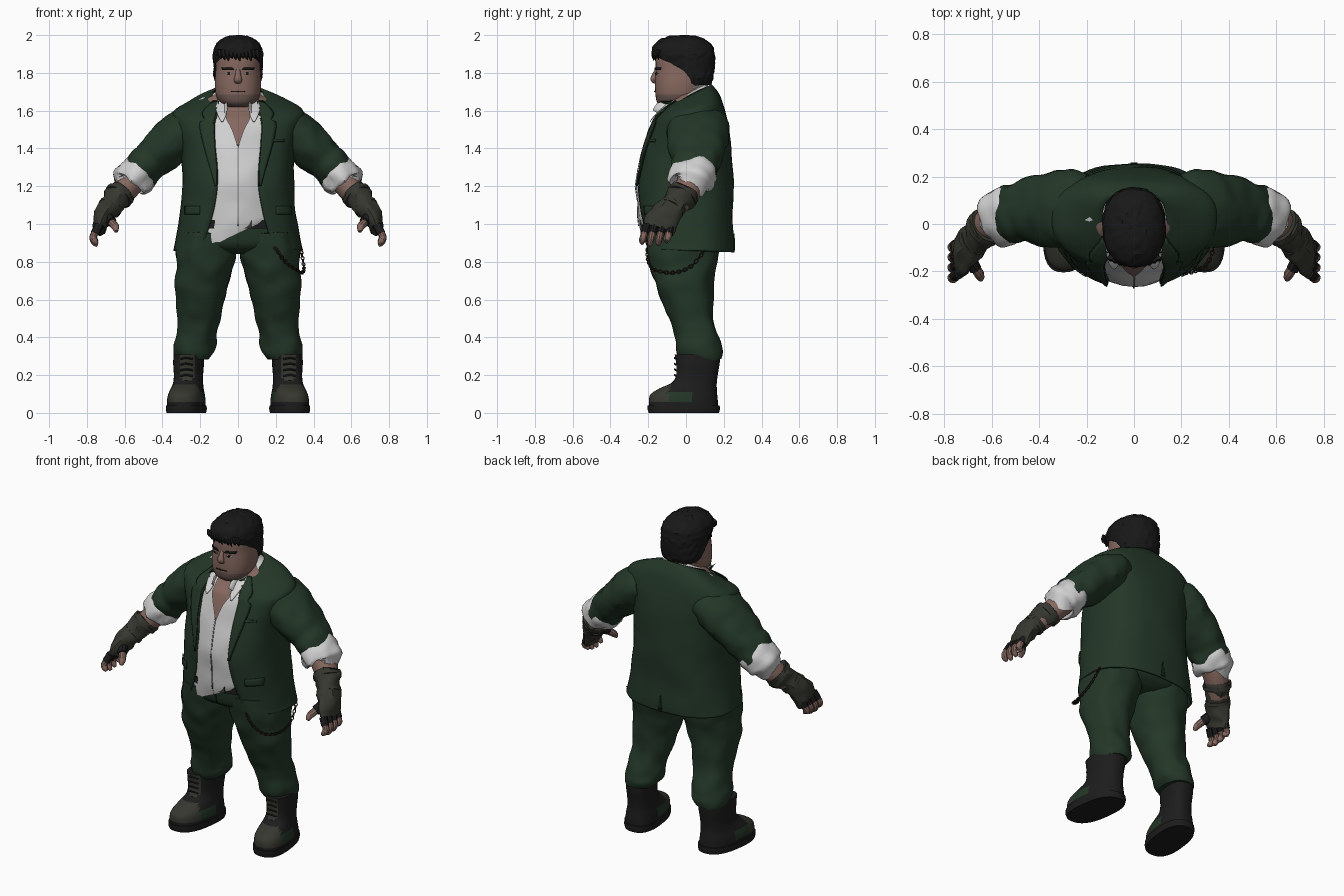
import bpy, math
from mathutils import Vector, noise
from mathutils.bvhtree import BVHTree

if "Cube" in bpy.data.objects:
    bpy.data.objects.remove(bpy.data.objects["Cube"])


def material(name, *rgb):
    m = bpy.data.materials.new(name)
    m.use_nodes = True
    m.diffuse_color = (*rgb, 1)
    m.node_tree.nodes["Principled BSDF"].inputs["Base Color"].default_value = (*rgb, 1)
    return m


GREEN = material("suit green", .017, .038, .021)
DARK = material("seam green", .009, .02, .011)
WHITE = material("shirt white", .64, .64, .64)
GREY = material("shadow grey", .25, .25, .25)
SKIN = material("skin", .235, .138, .113)
STUBBLE = material("stubble skin", .155, .1, .086)
HAIR = material("hair black", .009, .009, .009)
BOOT = material("boot black", .012, .012, .012)
OLIVE = material("olive leather", .038, .038, .03)
BROWN = material("dark brown", .025, .016, .012)


def build(name, verts, faces, mats, mirror=False, thick=0, rule=None, rough=0, scale=9):
    me = bpy.data.meshes.new(name)
    me.from_pydata(verts, [], faces)
    mats = mats if isinstance(mats, list) else [mats]
    for m in mats:
        me.materials.append(m)
    if rough:  # cloth folds or hair roughness
        for v, n in [(v, v.normal.copy()) for v in me.vertices]:
            v.co += n * noise.noise(v.co * scale) * rough
    if rule:
        for f in me.polygons:
            f.material_index = rule(f.center, f.normal)
    ob = bpy.data.objects.new(name, me)
    bpy.context.collection.objects.link(ob)
    if thick:
        ob.modifiers.new("thickness", "SOLIDIFY").thickness = thick
    if mirror:
        ob.modifiers.new("mirror", "MIRROR").use_mirror_merge = False
    return ob


def dense(rows, k):
    """Catmull-Rom refinement of a list of number tuples."""
    out = []
    for i in range(len(rows) - 1):
        a, b, c, d = (rows[max(0, min(j, len(rows) - 1))] for j in range(i - 1, i + 3))
        for s in range(k):
            t = s / k
            out.append(tuple(q + t / 2 * (r - p + t * (2*p - 5*q + 4*r - w + t * (3*(q - r) + w - p)))
                             for p, q, r, w in zip(a, b, c, d)))
    return out + [rows[-1]]


def grid_faces(rows, cols, closed):
    faces = [(i*cols + j, i*cols + (j+1) % cols, (i+1)*cols + (j+1) % cols, (i+1)*cols + j)
             for i in range(rows - 1) for j in range(cols if closed else cols - 1)]
    if closed:
        faces += [tuple(reversed(range(cols))), tuple(range((rows-1)*cols, rows*cols))]
    return faces


def padded(rows):
    return [tuple(r) + (0,) * (7 - len(r)) for r in rows]


def loft(name, rows, mats, shell=False, power=.8, n=36, k=3, warp=None, **kw):
    """Stack rounded rings (z, cx, rx, front, back, opening, tilt); a shell is open in front."""
    rows = dense(padded(rows), k)
    cols = n + 1 if shell else n
    verts = []
    for z, cx, rx, yf, yb, gap, tilt in rows:
        a = math.asin(max(0, min(1, gap / rx)) ** (1 / power)) if shell else 0
        for j in range(cols):
            t = a + (2 * math.pi - 2 * a) * j / n
            s, c = (math.copysign(abs(f(t)) ** power, f(t)) for f in (math.sin, math.cos))
            v = Vector((cx + rx * s, (yf + yb) / 2 - (yb - yf) / 2 * c, z - tilt * c))
            verts.append(warp(v) if warp else v)
    return build(name, verts, grid_faces(len(rows), cols, not shell), mats, **kw)


def tube(name, rows, mats, mirror=True, n=16, k=3, **kw):
    """Sweep an ellipse along points (x, y, z, radius, radius along y)."""
    rows = dense(rows, k)
    pts = [Vector(r[:3]) for r in rows]
    verts = []
    for i, r in enumerate(rows):
        t = (pts[min(i + 1, len(pts) - 1)] - pts[max(i - 1, 0)]).normalized()
        b = (Vector((0, 1, 0)) - t * t.y).normalized()
        a = b.cross(t)
        for j in range(n):
            u = 2 * math.pi * j / n
            verts.append(pts[i] + a * r[3] * math.cos(u) + b * r[4] * math.sin(u))
    return build(name, verts, grid_faces(len(rows), n, True), mats, mirror=mirror, **kw)


def surface(ob):
    return BVHTree.FromPolygons([v.co for v in ob.data.vertices], [p.vertices for p in ob.data.polygons])


def strip(name, tree, rows, mat, off=.006, side=-1, mirror=True, k=3):
    """Thin plate laid on a surface, from rows of (z, x start, x end)."""
    rows, verts = dense(rows, k), []
    for z, x0, x1 in rows:
        for j in range(6):
            x = x0 + (x1 - x0) * j / 5
            hit = tree.ray_cast(Vector((x, side, z)), Vector((0, -side, 0)))[0]
            if hit is None or hit.y * side < -.05:
                hit = tree.find_nearest(Vector((x, side * .2, z)))[0]
            verts.append((x, hit.y + side * off, z))
    return build(name, verts, grid_faces(len(rows), 6, False), mat, mirror=mirror, thick=.004)


# Jacket, shirt and chest share one torso profile
torso = padded([
    (.86, 0, .34, -.225, .255, .25, -.01), (.9, 0, .33, -.232, .255, .19), (1, 0, .315, -.245, .25, .15),
    (1.1, 0, .302, -.255, .25, .125), (1.2, 0, .296, -.262, .25, .11), (1.3, 0, .296, -.25, .246, .11),
    (1.4, 0, .302, -.228, .24, .12), (1.5, 0, .33, -.195, .23, .125), (1.56, 0, .345, -.172, .218, .12, .01),
    (1.605, 0, .335, -.148, .2, .11, .03), (1.65, 0, .255, -.113, .178, .1, .04), (1.69, 0, .135, -.08, .135, .09, .05)])
jacket = loft("jacket", torso, GREEN, shell=True, n=48, thick=.012, rough=.008, scale=7)
cloth = surface(jacket)


def neck_gap(z):
    return max(0, min(.06, (z - 1.43) * .45))


def untucked(v):
    if v.z < 1.08:
        v.z += .5 * max(-.1, min(.12, v.x)) * (1.08 - v.z) / .13
    return v


shirt_rows = [(z, 0, rx - .025, yf, yb - .03, neck_gap(z), t) for z, _, rx, yf, yb, _, t in torso if z > .95]
shirt_rows = [(.95, 0, .28, -.235, .2)] + shirt_rows + [(1.72, 0, .113, -.078, .132, .062, .05)]
shirt = loft("shirt", shirt_rows, WHITE, shell=True, power=1, warp=untucked, rough=.01, scale=11)
linen = surface(shirt)
loft("chest_and_neck", [(z, 0, rx - .05, yf + .012, yb - .05, 0, t) for z, _, rx, yf, yb, _, t in torso if 1.25 < z < 1.68]
     + [(1.7, 0, .1, -.07, .1), (1.76, 0, .09, -.07, .09)], SKIN, power=1)
strip("shirt_placket", linen, [(1.42, -.003, .003), (1.2, -.003, .003), (.99, -.003, .003)], GREY, .002, mirror=False)
strip("shirt_collar", linen, [(1.67, .065, .1), (1.62, .055, .118), (1.57, .065, .105), (1.54, .08, .088)], WHITE, .016)

# Lapels with a dark edge, pockets and the back vent
lapel = [(1.65, .1, .13), (1.59, .115, .185), (1.55, .125, .175), (1.53, .128, .2), (1.42, .122, .18),
         (1.3, .113, .145), (1.2, .112, .118)]
strip("lapel_edge", cloth, [(z, a, b + .004) for z, a, b in lapel], DARK, .005)
strip("lapel", cloth, lapel, GREEN, .009)
strip("pocket_flap", cloth, [(1.095, .2, .28), (1.05, .2, .28)], GREEN, .006)
strip("chest_pocket", cloth, [(1.45, .18, .245), (1.435, .18, .245)], GREEN, .005, mirror=False)
strip("back_vent", cloth, [(.95, -.002, .002), (.86, -.014, .014)], DARK, .004, 1, False)

# Sleeves, rolled cuffs and forearms
tube("sleeves", [(.2, .065, 1.53, .1, .14), (.27, .065, 1.505, .118, .165), (.35, .06, 1.435, .118, .158),
                 (.44, .055, 1.355, .108, .138), (.49, .05, 1.31, .1, .125), (.538, .042, 1.26, .096, .12)],
     GREEN, n=28, k=5, rough=.016, scale=14)
tube("shirt_cuffs", [(.5, .045, 1.297, .088, .11), (.52, .043, 1.277, .1, .12), (.555, .033, 1.238, .104, .122),
                     (.575, .028, 1.214, .096, .112), (.577, .027, 1.211, .06, .08)], WHITE, n=28, rough=.02, scale=16)
tube("forearms", [(.53, .04, 1.26, .07, .08), (.6, .01, 1.18, .068, .074), (.66, -.05, 1.1, .055, .058)], SKIN)

# Fingerless gloves, straps and fingers
tube("gloves", [(.618, -.005, 1.167, .073, .078), (.635, -.022, 1.143, .074, .08), (.665, -.06, 1.105, .06, .066),
                (.7, -.1, 1.06, .054, .078), (.725, -.13, 1.01, .045, .088), (.737, -.145, .972, .034, .08)],
     OLIVE, n=20, rough=.016, scale=20)
for i, (x, y, z, r) in enumerate([(.625, -.013, 1.157, .079), (.672, -.067, 1.095, .065)]):
    tube(f"glove_strap_{i + 1}", [(x, y, z, r, r + .005), (x + .011, y - .01, z - .014, r, r + .005)], OLIVE, n=20)
for i, finger in enumerate(("index", "middle", "ring", "little")):
    y, drop = -.208 + .043 * i, (.01, 0, .004, .018)[i]
    tube(finger + "_glove", [(.735, y, .995, .024, .022), (.758, y - .012, .95, .023, .022)], BOOT, n=10)
    tube(finger + "_finger", [(.75, y - .008, .965, .019, .019), (.768, y - .018, .93, .019, .019),
                              (.758, y - .024, .9 + drop, .017, .017), (.745, y - .024, .885 + drop, .008, .008)], SKIN, n=10)
tube("thumb_glove", [(.7, -.14, 1.04, .034, .034), (.668, -.19, 1.01, .028, .026)], BOOT, n=10)
tube("thumbs", [(.672, -.18, 1.012, .021, .021), (.65, -.215, .985, .021, .021), (.645, -.235, .96, .01, .01)], SKIN, n=10)

# Trousers and belt
seat = loft("trouser_seat", [(.84, 0, .14, -.13, .13), (.88, 0, .27, -.2, .19), (.95, 0, .295, -.218, .21),
                             (1.03, 0, .285, -.225, .21)], GREEN)
loft("trouser_legs", [(.95, .155, .15, -.212, .19), (.87, .165, .16, -.205, .18), (.8, .175, .154, -.193, .165),
                      (.7, .19, .142, -.17, .148), (.6, .199, .125, -.133, .14), (.5, .208, .108, -.09, .148),
                      (.42, .22, .106, -.062, .165), (.36, .226, .11, -.05, .183), (.32, .23, .104, -.042, .195),
                      (.285, .24, .085, -.03, .19)], GREEN, power=.9, k=5, mirror=True, rough=.014, scale=11)
loft("belt", [(.975, 0, .298, -.229, .215), (1.02, 0, .295, -.232, .215)], BOOT, k=1)
bpy.ops.mesh.primitive_cube_add(size=1, location=(.045, -.236, .998))
buckle = bpy.context.object
buckle.name, buckle.scale = "belt_buckle", (.06, .008, .045)
buckle.data.materials.append(OLIVE)
strip("trouser_fly", surface(seat), [(.97, -.002, .002), (.88, -.002, .002)], DARK, .002, mirror=False)

# Chain hanging on the left hip
path = dense([(.2, -.205, .87), (.25, -.2, .8), (.31, -.165, .757), (.342, -.07, .742), (.348, .025, .775),
              (.335, .1, .86)], 6)
for i, p in enumerate(path[:-1]):
    way = Vector(path[i + 1]) - Vector(p)
    bpy.ops.mesh.primitive_torus_add(major_segments=10, minor_segments=5, major_radius=.008, minor_radius=.003, location=p)
    link = bpy.context.object
    link.name = f"chain_link_{i + 1}"
    link.rotation_euler = way.to_track_quat("X", "Z" if i % 2 else "Y").to_euler()
    link.scale.x = 1.4
    link.data.materials.append(BROWN)


# Boots: olive toe, narrow tongue and green side patch on black leather
def boot_colour(c, n):
    if c.z > .15:
        return int(n.y < -.85)
    if c.z < .05 or c.y > .04:
        return 0
    if -.1 < c.y < .03 and c.z < .115 and abs(n.x) > .4:
        return 2
    return int(c.y < -.085)


def toe_out(v):
    v.x -= .12 * (v.y - .06)
    return v


loft("boots", [(.032, .265, .098, -.195, .17), (.07, .265, .097, -.196, .168), (.1, .264, .092, -.186, .165),
               (.13, .263, .083, -.14, .163), (.16, .262, .077, -.075, .163), (.2, .262, .075, -.052, .168),
               (.26, .262, .079, -.052, .178), (.31, .262, .077, -.06, .182)],
     [BOOT, OLIVE, GREEN], warp=toe_out, rule=boot_colour, mirror=True)
loft("boot_soles", [(0, .265, .1, -.197, .175), (.02, .265, .104, -.204, .18), (.04, .265, .103, -.203, .178)],
     BOOT, k=1, warp=toe_out, mirror=True)
for i in range(5):
    z = .165 + .03 * i
    tube(f"bootlace_{i + 1}", [(.24, -.052, z, .005, .005), (.275, -.06, z + .006, .005, .005),
                               (.305, -.053, z, .005, .005)], BOOT, n=6)

# Head and facial features
head = loft("head", [(1.62, 0, .055, -.125, .02), (1.64, 0, .09, -.15, .05), (1.67, 0, .113, -.16, .08),
                     (1.72, 0, .122, -.164, .1), (1.77, 0, .122, -.163, .115), (1.82, 0, .118, -.16, .12),
                     (1.88, 0, .115, -.158, .12), (1.94, 0, .1, -.12, .1)], [SKIN, STUBBLE], power=.88,
            rule=lambda c, n: int(c.z < 1.69 and c.y < -.02))
face = surface(head)
tube("nose", [(0, -.155, 1.815, .012, .01), (0, -.165, 1.79, .015, .014), (0, -.172, 1.765, .022, .016),
              (0, -.16, 1.75, .018, .01)], SKIN, mirror=False, n=12)
strip("eyebrows", face, [(1.828, .03, .085), (1.814, .018, .08)], HAIR, .005)
strip("eye_whites", face, [(1.8, .03, .066), (1.793, .032, .064)], GREY, .002)
strip("eye_pupils", face, [(1.801, .042, .054), (1.792, .042, .054)], HAIR, .004)
strip("mouth", face, [(1.705, 0, .034), (1.7, 0, .036)], BROWN, .002)

# Hair cap with a ragged fringe
loft("hair", [(1.735, 0, .108, -.06, .128, .108), (1.77, 0, .126, -.1, .142, .126), (1.82, 0, .129, -.13, .15, .126),
              (1.86, 0, .131, -.16, .153, .108), (1.885, 0, .132, -.174, .153, .07), (1.905, 0, .131, -.18, .152),
              (1.94, 0, .122, -.175, .142), (1.973, 0, .094, -.14, .105), (1.994, 0, .05, -.085, .055),
              (1.999, 0, .002, -.016, -.014)], HAIR, shell=True, power=.9, n=60, k=4, rough=.007, scale=50)
for i in range(11):
    x = -.1 + .02 * i
    y = -.176 + 2.5 * x * x
    tube(f"fringe_tuft_{i + 1}", [(x, y + .01, 1.92, .014, .01), (x + .004, y, 1.895, .013, .008),
                                  (x + .01, y + .006, 1.876 - .006 * (i % 3), .003, .002)], HAIR, mirror=False, n=6)

# Smooth shading with sharp creases kept
bpy.ops.object.select_all(action="DESELECT")
for ob in bpy.context.scene.objects:
    if ob.type == "MESH" and ob.data.materials:
        ob.select_set(True)
        bpy.context.view_layer.objects.active = ob
bpy.ops.object.shade_smooth_by_angle(angle=math.radians(35))
